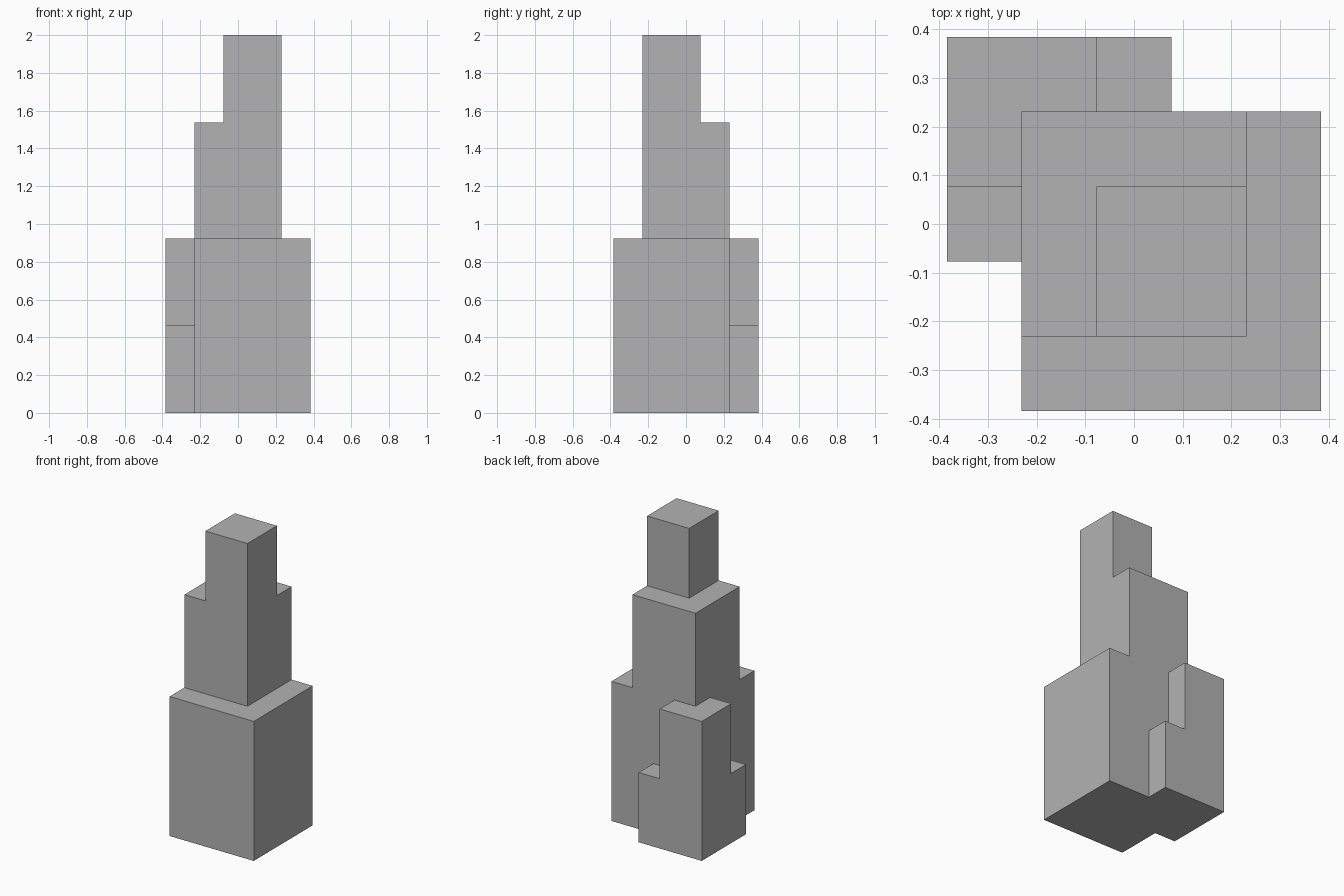
import bpy
import bmesh

if "Cube" in bpy.data.objects:
    bpy.data.objects.remove(bpy.data.objects["Cube"], do_unlink=True)

# Half a building module: every edge sits on this grid
U = 1 / 13

stone = bpy.data.materials.new("grey_stone")
stone.use_nodes = True
GREY = (0.45, 0.45, 0.45, 1)
stone.diffuse_color = GREY
stone.node_tree.nodes["Principled BSDF"].inputs["Base Color"].default_value = GREY


def prism(name, footprint, bottom, top):
    """Extrude a footprint, in grid units, between two heights."""
    bm = bmesh.new()
    base = bm.faces.new([bm.verts.new((x * U, y * U, bottom * U)) for x, y in footprint])
    new = bmesh.ops.extrude_face_region(bm, geom=[base], use_keep_orig=True)["geom"]
    verts = [g for g in new if isinstance(g, bmesh.types.BMVert)]
    bmesh.ops.translate(bm, vec=(0, 0, (top - bottom) * U), verts=verts)
    bmesh.ops.recalc_face_normals(bm, faces=bm.faces)
    mesh = bpy.data.meshes.new(name)
    bm.to_mesh(mesh)
    bm.free()
    mesh.materials.append(stone)
    obj = bpy.data.objects.new(name, mesh)
    bpy.context.collection.objects.link(obj)
    return obj


def square(x, y, size):
    return [(x, y), (x + size, y), (x + size, y + size), (x, y + size)]


def corner_wrap(reach):
    """L-shaped footprint wrapped round the tower's back right corner."""
    return [(-5, 5), (-5, 5 - reach), (-3, 5 - reach), (-3, 3),
            (reach - 5, 3), (reach - 5, 5)]


# Stepped main tower
prism("tower_base", square(-3, -5, 8), 0, 12)
prism("tower_middle", square(-3, -3, 6), 12, 20)
prism("tower_top", square(-1, -3, 4), 20, 26)

# Stepped corner annex
prism("annex_lower", corner_wrap(6), 0, 6)
prism("annex_upper", corner_wrap(4), 6, 12)
